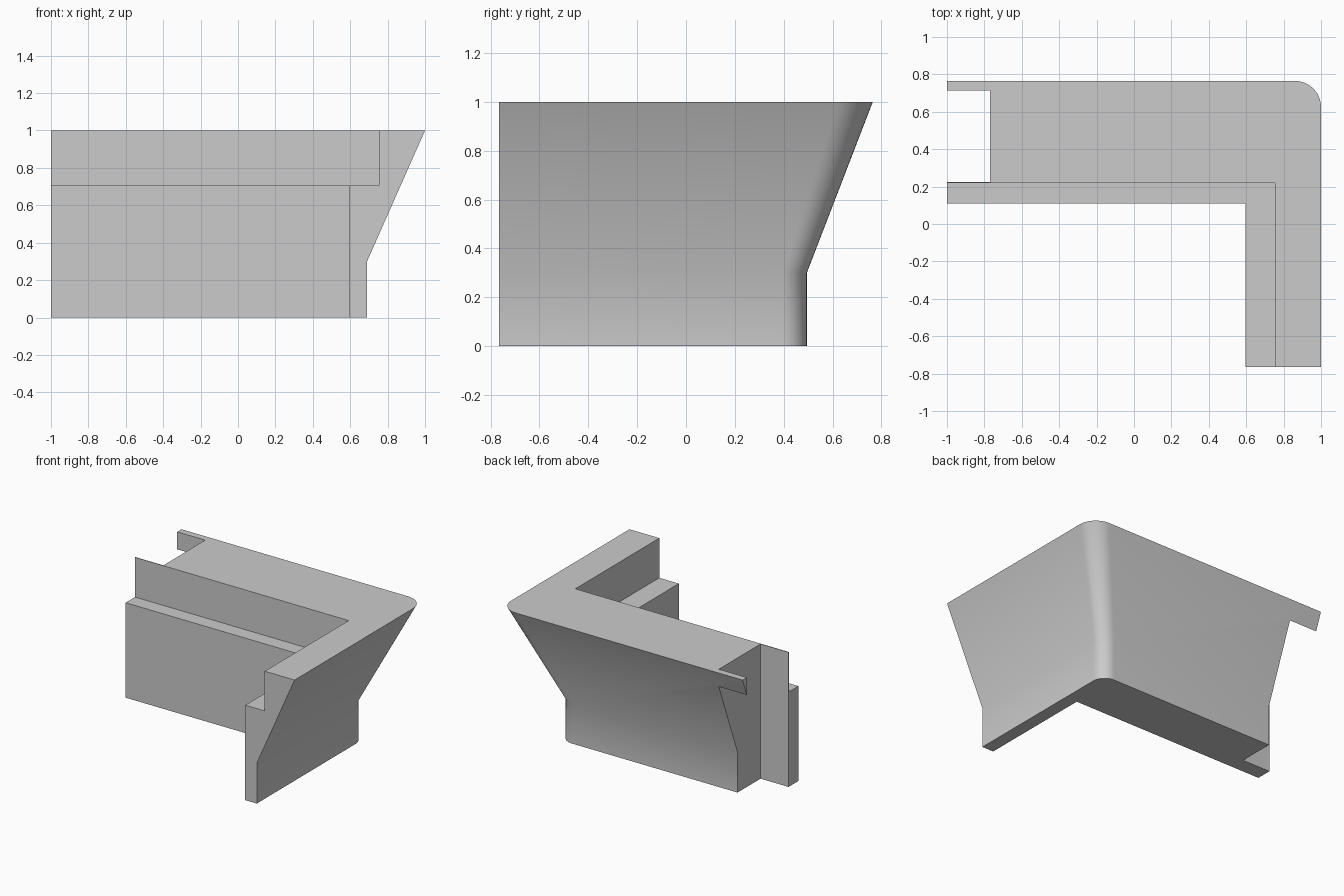
import bpy, bmesh
from math import sin, cos, pi, radians

cube = bpy.data.objects.get("Cube")
if cube:
    bpy.data.objects.remove(cube, do_unlink=True)

grey = bpy.data.materials.new("plain_grey")
grey.use_nodes = True
colour = (0.6, 0.6, 0.6, 1)
grey.diffuse_color = colour
grey.node_tree.nodes["Principled BSDF"].inputs["Base Color"].default_value = colour

FRONT, BACK, END = -0.765, 0.765, -1.0


def make_object(name, bm):
    bmesh.ops.recalc_face_normals(bm, faces=bm.faces)
    mesh = bpy.data.meshes.new(name)
    bm.to_mesh(mesh)
    bm.free()
    mesh.materials.append(grey)
    obj = bpy.data.objects.new(name, mesh)
    bpy.context.collection.objects.link(obj)
    return obj


def cut_box(target, name, low, high):
    """Cut a box-shaped space out of the target."""
    bm = bmesh.new()
    bmesh.ops.create_cube(bm, size=1)
    for v in bm.verts:
        v.co = [a if c < 0 else b for c, a, b in zip(v.co, low, high)]
    cutter = make_object(name, bm)
    cutter.hide_render = True
    mod = target.modifiers.new(name, 'BOOLEAN')
    mod.operation = 'DIFFERENCE'
    mod.solver = 'EXACT'
    mod.object = cutter
    bpy.ops.object.modifier_apply(modifier=name)
    bpy.data.objects.remove(cutter, do_unlink=True)


def outline(z, x, y, radius, steps=10):
    """L-shaped section with a rounded outer corner at (x, y)."""
    arc = [(x - radius + radius * cos(a), y - radius + radius * sin(a))
           for a in (pi / 2 * i / steps for i in range(steps + 1))]
    pts = [(x, FRONT), *arc, (END, y), (END, 0.11), (0.595, 0.11), (0.595, FRONT)]
    return [(px, py, z) for px, py in pts]


# Corner wall: upright base, then flaring outwards to the top
bm = bmesh.new()
rings = [[bm.verts.new(p) for p in outline(*section)] for section in (
    (0, 0.69, 0.495, 0.10), (0.3, 0.69, 0.495, 0.10), (1, 1, BACK, 0.14))]
for low, high in zip(rings, rings[1:]):
    for i in range(len(low)):
        j = (i + 1) % len(low)
        bm.faces.new((low[i], low[j], high[j], high[i]))
bm.faces.new(rings[0])
bm.faces.new(rings[-1])
wall = make_object("corner_wall", bm)
bpy.context.view_layer.objects.active = wall
wall.select_set(True)

# Inner ledge and the slot at the open end
cut_box(wall, "ledge_cut", (-1.2, -0.9, 0.705), (0.755, 0.22, 1.2))
cut_box(wall, "slot_cut", (-1.2, 0.225, -0.2), (-0.77, 0.715, 1.2))

bpy.ops.object.shade_smooth_by_angle(angle=radians(30))
